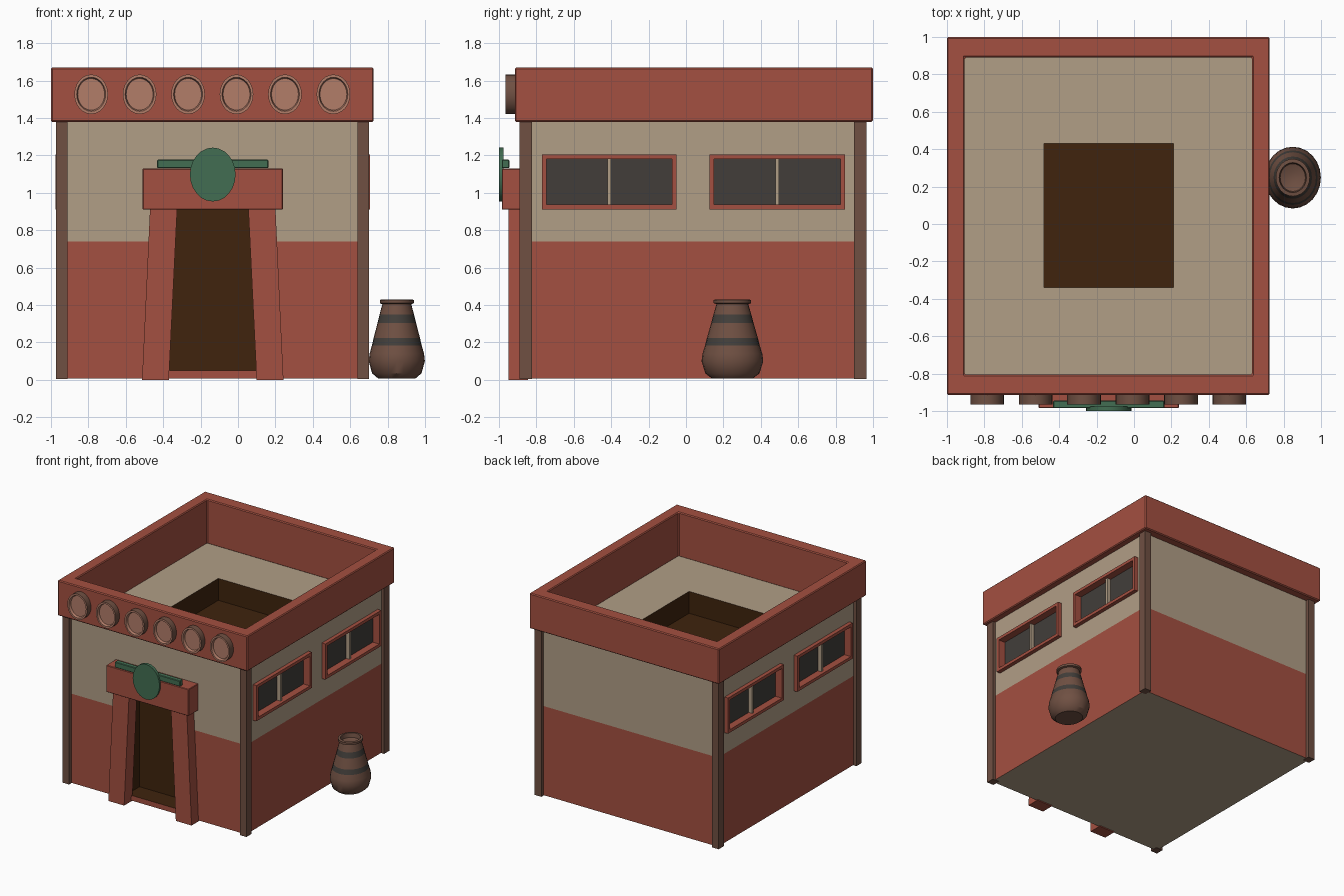
import bpy, bmesh, math
from mathutils import Vector

if "Cube" in bpy.data.objects:
    bpy.data.objects.remove(bpy.data.objects["Cube"])


def mat(name, r, g, b):
    m = bpy.data.materials.new(name)
    m.diffuse_color = (r, g, b, 1)
    m.use_nodes = True
    m.node_tree.nodes["Principled BSDF"].inputs["Base Color"].default_value = m.diffuse_color
    return m


RED = mat("red clay", .37, .08, .052)
BEIGE = mat("beige plaster", .44, .342, .24)
BROWN = mat("brown wood", .16, .08, .055)
GREEN = mat("green", .055, .155, .085)
DARK = mat("dark interior", .05, .017, .004)
GREY = mat("dark grey", .054, .048, .042)
PINK = mat("pale terracotta", .445, .205, .141)


def finish(name, bm, *mats, bevel=0):
    bmesh.ops.recalc_face_normals(bm, faces=bm.faces[:])
    me = bpy.data.meshes.new(name)
    bm.to_mesh(me)
    bm.free()
    for m in mats:
        me.materials.append(m)
    ob = bpy.data.objects.new(name, me)
    bpy.context.collection.objects.link(ob)
    if bevel:
        b = ob.modifiers.new("bevel", 'BEVEL')
        b.width, b.segments = bevel, 1
    return ob


def loft(loops, closed=False):
    """Join rings of points; cap the ends unless closed."""
    bm = bmesh.new()
    rings = [[bm.verts.new(p) for p in lp] for lp in loops]
    pairs = list(zip(rings, rings[1:])) + ([(rings[-1], rings[0])] if closed else [])
    for a, b in pairs:
        n = len(a)
        for i in range(n):
            j = (i + 1) % n
            bm.faces.new((a[i], a[j], b[j], b[i]))
    if not closed:
        bm.faces.new(rings[0])
        bm.faces.new(rings[-1])
    return bm


def rect(x0, x1, y0, y1, z):
    return [(x0, y0, z), (x1, y0, z), (x1, y1, z), (x0, y1, z)]


def rect_x(x, y0, y1, z0, z1):
    return [(x, y0, z0), (x, y1, z0), (x, y1, z1), (x, y0, z1)]


def box(name, x0, x1, y0, y1, z0, z1, m, bevel=0):
    return finish(name, loft([rect(x0, x1, y0, y1, z0), rect(x0, x1, y0, y1, z1)]), m, bevel=bevel)


def smooth(ob):
    bpy.ops.object.select_all(action='DESELECT')
    ob.select_set(True)
    bpy.context.view_layer.objects.active = ob
    bpy.ops.object.shade_smooth_by_angle(angle=math.radians(35))


# walls with a sunken roof, red below and beige above
W = (-.945, .675, -.86, .935)
I = (-.92, .65, -.835, .91)
bm = loft([rect(*W, .008), rect(*W, .012), rect(*W, .74), rect(*W, 1.39), rect(*I, 1.39), rect(*I, 1.31)])
for f in bm.faces:
    f.material_index = 0 if .009 < f.calc_center_median().z < .72 else 1
walls = finish("walls", bm, RED, BEIGE)

# cutters: roof opening, doorway, window recesses
WINDOWS = ((-.77, -.05), (.125, .85))
CX = -.135
cutters = [box("roof_cutter", -.48, .21, -.34, .43, 1.13, 1.5, DARK),
           box("door_cutter", CX - .27, CX + .27, -1, -.70, .05, .93, DARK)]
for s in (-1, 1):
    for y0, y1 in WINDOWS:
        xs = sorted((CX + s * .775, CX + s * .9))
        cutters.append(box("window_cutter", *xs, y0 + .02, y1 - .02, .93, 1.18, RED))
bpy.context.view_layer.objects.active = walls
for c in cutters:
    b = walls.modifiers.new("cut", 'BOOLEAN')
    b.operation, b.solver, b.object = 'DIFFERENCE', 'EXACT', c
    b.material_mode = 'TRANSFER'
    bpy.ops.object.modifier_apply(modifier=b.name)
for c in cutters:
    bpy.data.objects.remove(c)

# parapet ring
O = (-1, .725, -.915, 1)
N = (-.905, .632, -.805, .89)
finish("parapet", loft([rect(*O, 1.38), rect(*O, 1.67), rect(*N, 1.67), rect(*N, 1.305),
                        rect(*I, 1.305), rect(*I, 1.38)], True), RED, bevel=.007)

# corner posts
for x in (-.972, .64):
    for y in (-.89, .898):
        box("corner_post", x, x + .06, y, y + .066, .005, 1.385, BROWN)

# side windows: frame, pane and mullion
for s in (-1, 1):
    for y0, y1 in WINDOWS:
        def ring(d, t):
            return rect_x(CX + s * d, y0 + t, y1 - t, .912 + t, 1.205 - t)
        finish("window_frame", loft([ring(.78, 0), ring(.842, 0), ring(.842, .025), ring(.78, .025)], True), RED)
        xs = sorted((CX + s * .776, CX + s * .783))
        box("window_pane", *xs, y0 + .022, y1 - .022, .933, 1.182, GREY)
        xs = sorted((CX + s * .778, CX + s * .815))
        ym = (y0 + y1) / 2
        box("window_mullion", *xs, ym - .01, ym + .01, .933, 1.182, BEIGE)

# leaning door pillars and lintel
for s in (-1, 1):
    def foot(a, b, z):
        return rect(*sorted((CX + s * a, CX + s * b)), -.95, -.845, z)
    finish("door_pillar", loft([foot(.235, .378, 0), foot(.19, .335, .92)]), RED)
box("door_lintel", CX - .375, CX + .375, -.985, -.85, .91, 1.13, RED, .004)
box("door_ornament_bar", CX - .297, CX + .297, -.985, -.945, 1.132, 1.178, GREEN, .004)


def disc_ring(cx, cz, rx, rz, y, n=24):
    return [(cx + rx * math.cos(2 * math.pi * i / n), y, cz + rz * math.sin(2 * math.pi * i / n)) for i in range(n)]


smooth(finish("door_ornament_disc", loft([disc_ring(CX, 1.098, .122, .144, y) for y in (-.975, -1)]), GREEN))

# round beam ends on the parapet
for i in range(6):
    cx = -.785 + i * .259
    prof = [(1, -.905), (1, -.965), (.86, -.965), (.8, -.945)]
    bm = loft([disc_ring(cx, 1.527, .09 * k, .106 * k, y) for k, y in prof])
    for f in bm.faces:
        c = f.calc_center_median()
        f.material_index = 1 if c.y < -.94 else 0
    smooth(finish("beam_end", bm, BROWN, PINK))

# clay pot with two dark bands
PROF = [(.11, .008), (.145, .035), (.165, .1), (.16, .14), (.146, .185), (.136, .225), (.113, .305),
        (.101, .35), (.085, .405), (.1, .41), (.1, .428), (.08, .43), (.074, .395), (.03, .38)]
bm = loft([[(.849 + .91 * r * math.cos(2 * math.pi * i / 24), .248 + r * math.sin(2 * math.pi * i / 24), z)
            for i in range(24)] for r, z in PROF])
for f in bm.faces:
    z = f.calc_center_median().z
    f.material_index = 1 if .185 < z < .225 or .305 < z < .35 else 0
smooth(finish("clay_pot", bm, BROWN, GREY))
